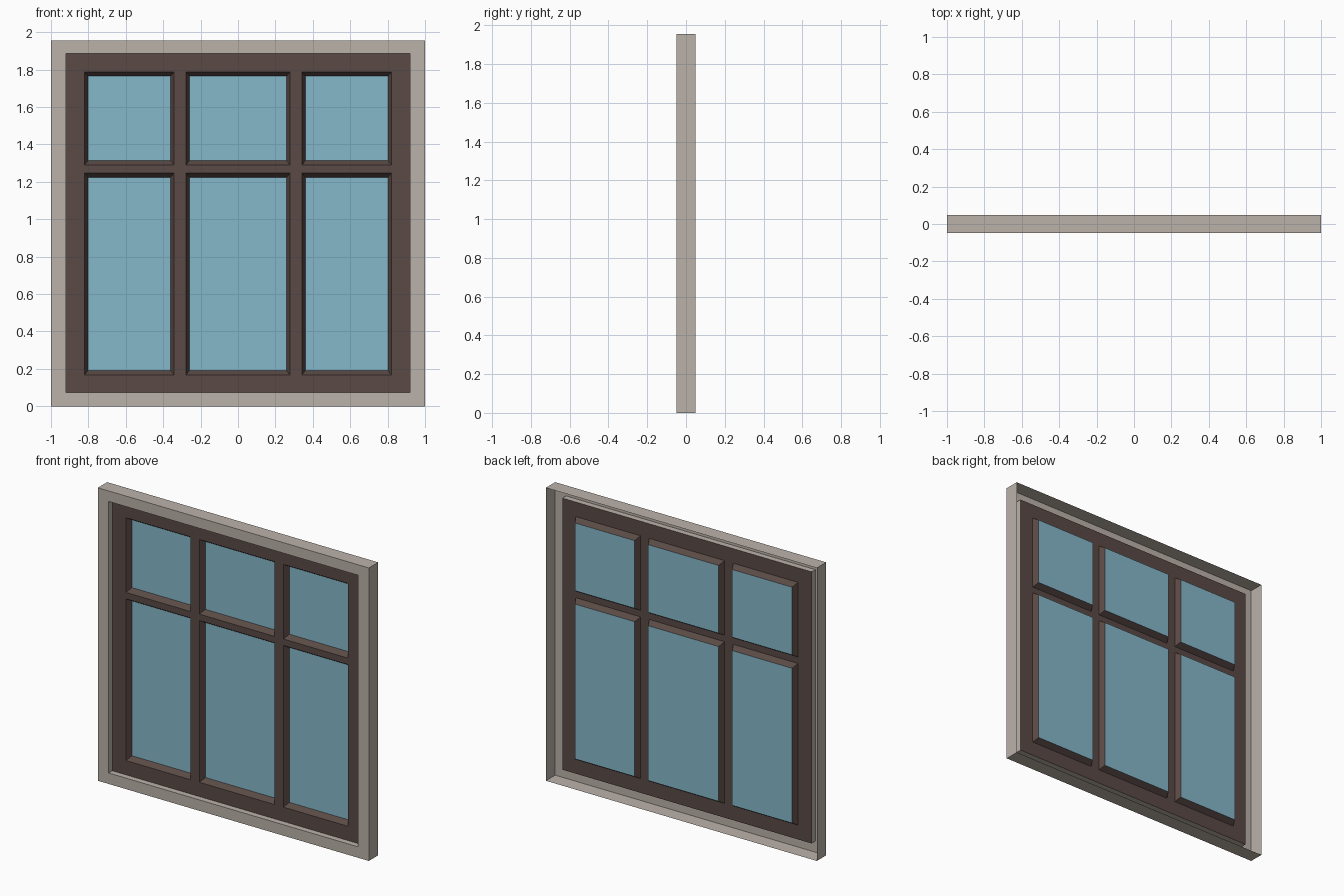
import bpy

if "Cube" in bpy.data.objects:
    bpy.data.objects.remove(bpy.data.objects["Cube"])

FRONT, BACK = -0.049, 0.049      # depth range of the outer casing
SASH_Y, GLASS_Y = -0.01, 0.027   # sash sheet and recessed glass
HEIGHT = 1.955


def material(name, rgb):
    m = bpy.data.materials.new(name)
    m.diffuse_color = (*rgb, 1.0)
    m.use_nodes = True
    m.node_tree.nodes["Principled BSDF"].inputs["Base Color"].default_value = m.diffuse_color
    return m


beige = material("beige_casing", (0.50, 0.445, 0.40))
brown = material("dark_brown", (0.103, 0.068, 0.059))
blue = material("blue_glass", (0.24, 0.48, 0.60))


def rect(x0, x1, z0, z1, y):
    return [(x0, y, z0), (x1, y, z0), (x1, y, z1), (x0, y, z1)]


def loft(rects):
    """Quads joining each rectangle to the next one."""
    quads = []
    for a, b in zip(rects, rects[1:]):
        for k in range(4):
            n = (k + 1) % 4
            quads.append([a[k], a[n], b[n], b[k]])
    return quads


def make(name, quads, mat):
    index, faces = {}, []
    for q in quads:
        faces.append([index.setdefault(p, len(index)) for p in q])
    mesh = bpy.data.meshes.new(name)
    mesh.from_pydata(list(index), [], faces)
    mesh.materials.append(mat)
    obj = bpy.data.objects.new(name, mesh)
    bpy.context.collection.objects.link(obj)
    return obj


# Sash grid lines; panes occupy the odd cells
xs = [-0.92, -0.82, -0.342, -0.278, 0.278, 0.342, 0.82, 0.92]
zs = [0.073, 0.168, 1.247, 1.29, 1.788, 1.885]

# Outer casing: thin shell, open at the back, with a front lip and reveal
make("outer_casing", loft([
    rect(-1, 1, 0, HEIGHT, BACK),
    rect(-1, 1, 0, HEIGHT, FRONT),
    rect(xs[0], xs[-1], zs[0], zs[-1], FRONT),
    rect(xs[0], xs[-1], zs[0], zs[-1], SASH_Y)]), beige)

# Sash sheet with bevelled trays, and the glass panes
sash, glass = [], []
BX, BZ = 0.018, 0.023
for i in range(len(xs) - 1):
    for j in range(len(zs) - 1):
        x0, x1, z0, z1 = xs[i], xs[i + 1], zs[j], zs[j + 1]
        cell = rect(x0, x1, z0, z1, SASH_Y)
        if i % 2 and j % 2:
            pane = rect(x0 + BX, x1 - BX, z0 + BZ, z1 - BZ, GLASS_Y)
            sash += loft([cell, pane])
            glass.append(pane)
        else:
            sash.append(cell)
make("window_sash", sash, brown)
make("glass_panes", glass, blue)
